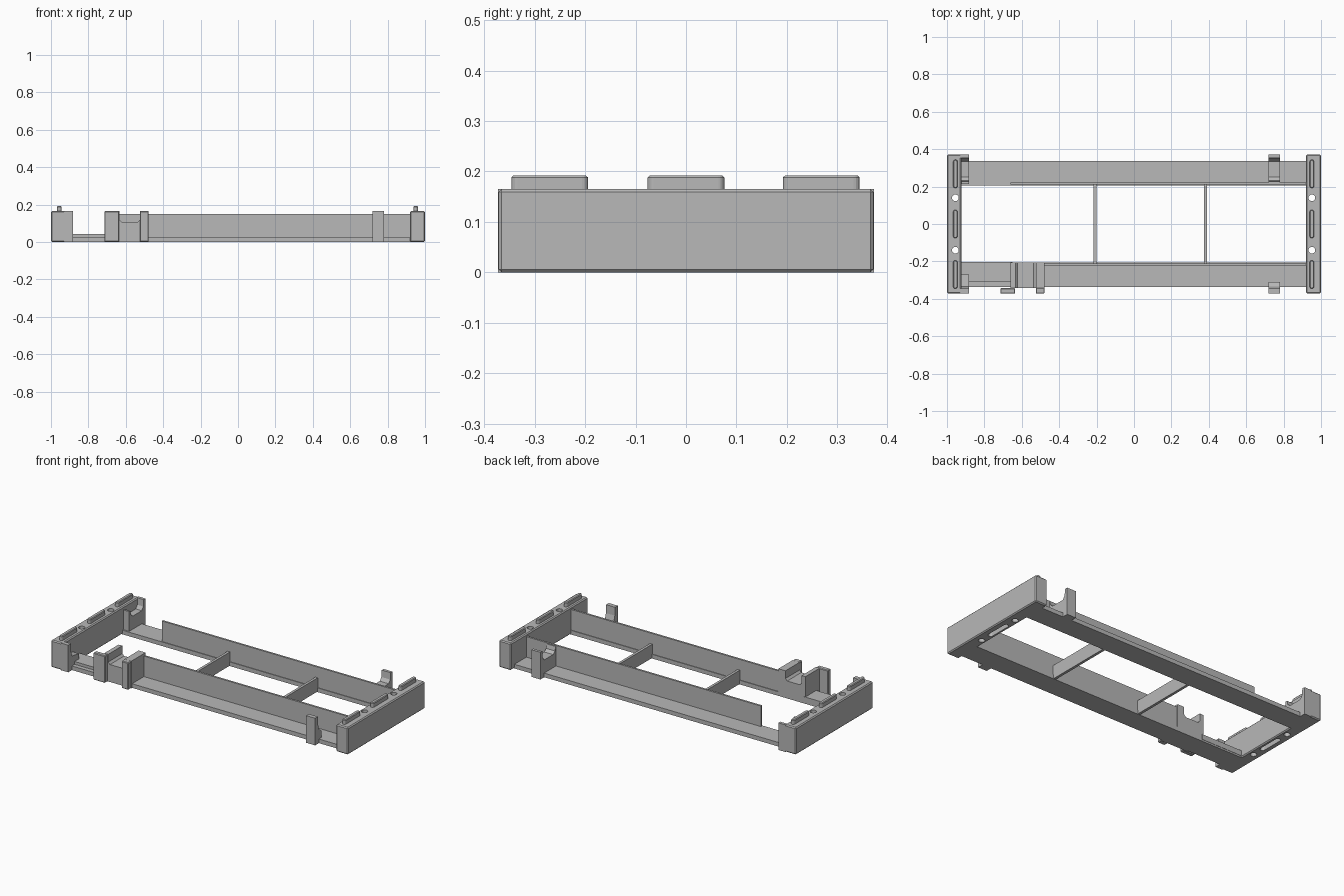
import bpy, bmesh
from math import pi, cos, sin

cube = bpy.data.objects.get("Cube")
if cube:
    bpy.data.objects.remove(cube, do_unlink=True)

grey = bpy.data.materials.new("plain_grey")
grey.use_nodes = True
COLOR = (0.48, 0.48, 0.48, 1)
grey.diffuse_color = COLOR
grey.node_tree.nodes["Principled BSDF"].inputs["Base Color"].default_value = COLOR


def finish(name, bm, bevel=0, segments=1):
    bmesh.ops.recalc_face_normals(bm, faces=bm.faces)
    mesh = bpy.data.meshes.new(name)
    bm.to_mesh(mesh)
    bm.free()
    mesh.materials.append(grey)
    obj = bpy.data.objects.new(name, mesh)
    bpy.context.collection.objects.link(obj)
    if bevel:
        mod = obj.modifiers.new("bevel", "BEVEL")
        mod.width, mod.segments = bevel, segments
    return obj


def prism(name, outline, place, a, b, bevel=0):
    """Extrude a 2D outline between a and b; place maps (u, v, w) to xyz."""
    bm = bmesh.new()
    rings = [[bm.verts.new(place(u, v, w)) for u, v in outline] for w in (a, b)]
    for ring in rings:
        bm.faces.new(ring)
    n = len(outline)
    for i in range(n):
        j = (i + 1) % n
        bm.faces.new((rings[0][i], rings[0][j], rings[1][j], rings[1][i]))
    return finish(name, bm, bevel)


def along_x(u, v, w):
    return (w, u, v)


def along_y(u, v, w):
    return (u, w, v)


def along_z(u, v, w):
    return (u, v, w)


def box(name, x, y, z, bevel=0):
    outline = [(x[0], y[0]), (x[1], y[0]), (x[1], y[1]), (x[0], y[1])]
    return prism(name, outline, along_z, z[0], z[1], bevel)


def slot_outline(x, y, half_length, r, steps=8):
    """Rounded slot running along y; a circle when half_length equals r."""
    pts = []
    for sign in (1, -1):
        for i in range(steps + 1):
            t = pi * i / steps
            pts.append((x + sign * r * cos(t), y + sign * (half_length - r + r * sin(t))))
    if half_length == r:
        del pts[steps], pts[-1]
    return pts


def cut(target, cutter):
    cutter.hide_render = True
    cutter.hide_set(True)
    mod = target.modifiers.new("cut", "BOOLEAN")
    mod.operation, mod.object, mod.solver = "DIFFERENCE", cutter, "EXACT"


TOP, W = 0.165, 0.371

# End blocks with pegs, through holes and an underside slot
for side, x0, x1 in (("right", -1.0, -0.923), ("left", 0.92, 1.0)):
    xm = -0.955 if side == "right" else 0.951
    block = box(side + "_end_block", (x0, x1), (-W, W), (0, TOP), 0.006)
    for y in (-0.14, 0.14):
        cut(block, prism("hole_cutter", slot_outline(xm, y, 0.018, 0.018), along_z, -0.1, 0.3))
    cut(block, prism("slot_cutter", slot_outline(xm, 0, 0.078, 0.014), along_z, -0.1, 0.035))
    for i, y in enumerate((-0.27, 0, 0.268)):
        prism(f"{side}_peg_{i + 1}", slot_outline(xm, y, 0.076, 0.012), along_z,
              TOP - 0.01, 0.192, 0.004)

# Long rails: flat base and upright inner wall
for name, s, start in (("back", 1, -0.66), ("front", -1, -0.5)):
    box(name + "_rail_base", (-0.93, 0.93), sorted((s * 0.206, s * 0.336)), (0, 0.025))
    box(name + "_rail_wall", (start, 0.93), sorted((s * 0.21, s * 0.222)), (0.01, 0.15))

# Raised plate at the open end of the front rail
box("front_raised_plate", (-0.93, -0.65), (-0.31, -0.204), (0.01, 0.042))

# Cross braces
for i, x in enumerate((-0.208, 0.382)):
    box(f"cross_brace_{i + 1}", (x - 0.008, x + 0.008), (-0.214, 0.214), (0.002, 0.085))

# Curved clips with a full-height outer post
saddle = [(0.372, 0), (0.372, TOP), (0.354, TOP), (0.35, 0.125), (0.335, 0.105),
          (0.25, 0.105), (0.232, 0.12), (0.226, 0.145), (0.215, 0.145), (0.215, 0)]
hook = [(-0.372, 0), (-0.372, TOP), (-0.346, TOP), (-0.344, 0.115),
        (-0.335, 0.085), (-0.31, 0.065), (-0.31, 0)]
corner = hook[:-2] + [(-0.27, 0.075), (-0.27, 0)]
prism("back_clip", saddle, along_x, 0.72, 0.78)
prism("front_clip", hook, along_x, 0.72, 0.78)
prism("back_corner_clip", saddle, along_x, -0.93, -0.883)
prism("front_corner_clip", corner, along_x, -0.93, -0.883)

# Cradle on the front rail: rounded trough between two side walls and two posts
trough = [(-0.66, 0), (-0.66, TOP), (-0.634, TOP), (-0.634, 0.118), (-0.622, 0.106),
          (-0.537, 0.106), (-0.525, 0.118), (-0.525, TOP), (-0.478, TOP), (-0.478, 0)]
prism("cradle", trough, along_y, -0.343, -0.206)
box("cradle_outer_post", (-0.715, -0.635), (-0.372, -0.343), (0, TOP), 0.004)
box("cradle_inner_post", (-0.525, -0.478), (-0.372, -0.34), (0, TOP), 0.004)
